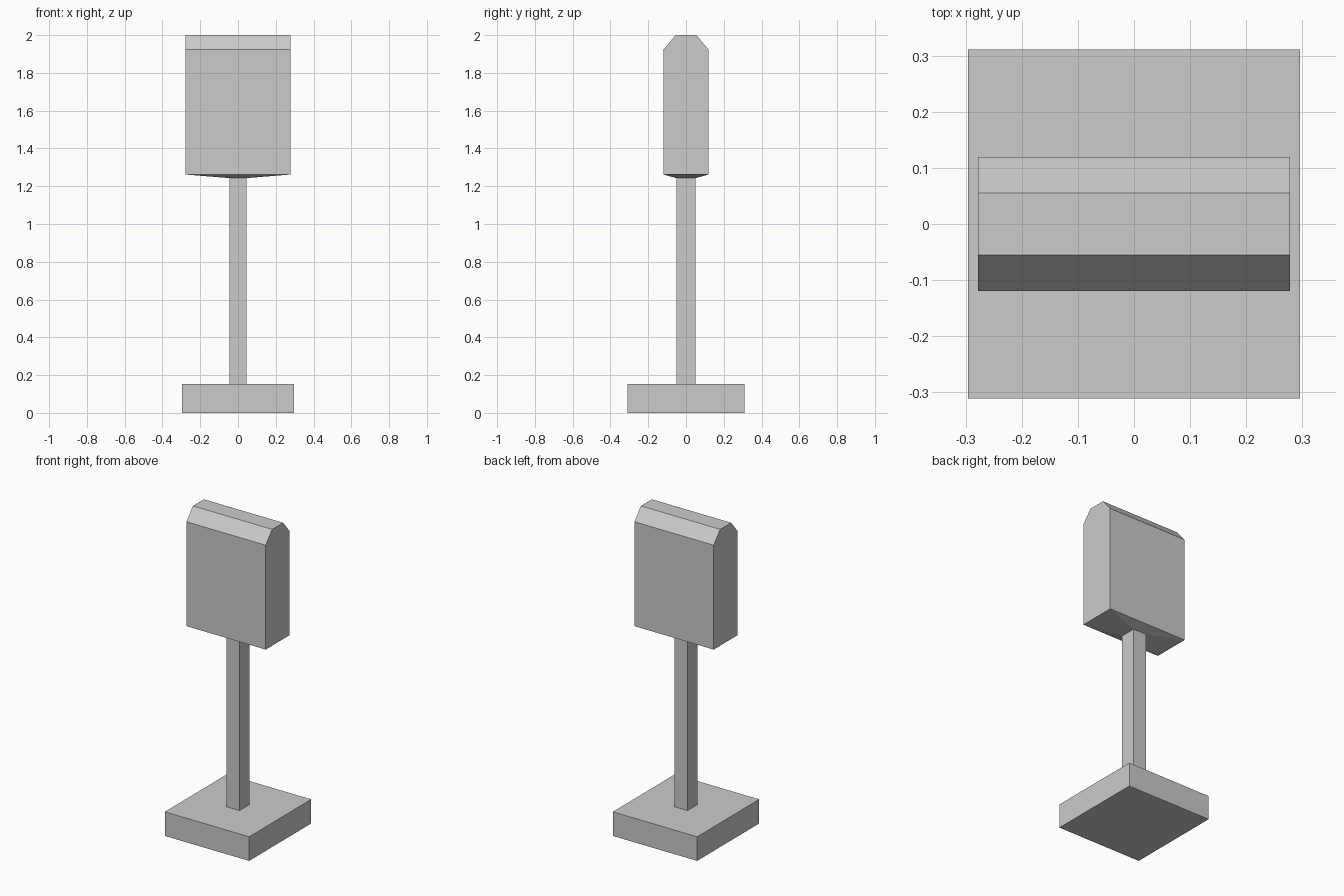
import bpy, bmesh

if "Cube" in bpy.data.objects:
    bpy.data.objects.remove(bpy.data.objects["Cube"])


def loft(name, rings, cap_bottom=False, cap_top=False):
    """Skin a stack of centred rectangles given as (half_x, half_y, z)."""
    bm = bmesh.new()
    loops = []
    for hx, hy, z in rings:
        loops.append([bm.verts.new((sx * hx, sy * hy, z))
                      for sx, sy in ((-1, -1), (1, -1), (1, 1), (-1, 1))])
    for lo, hi in zip(loops, loops[1:]):
        for i in range(4):
            j = (i + 1) % 4
            bm.faces.new((lo[i], lo[j], hi[j], hi[i]))
    if cap_bottom:
        bm.faces.new(loops[0][::-1])
    if cap_top:
        bm.faces.new(loops[-1])
    mesh = bpy.data.meshes.new(name)
    bm.to_mesh(mesh)
    bm.free()
    obj = bpy.data.objects.new(name, mesh)
    bpy.context.collection.objects.link(obj)
    return obj


POST = (0.046, 0.051)
HEAD = (0.278, 0.119)

# Foundation block, its top running in to the post
loft("base", [(0.296, 0.311, 0), (0.296, 0.311, 0.153), (*POST, 0.153)],
     cap_bottom=True)

# Square post
loft("post", [(*POST, 0.153), (*POST, 1.243)])

# Box head: shallow flared underside, straight walls, bevelled front and back top
loft("head", [(*POST, 1.243), (*HEAD, 1.262), (*HEAD, 1.924), (HEAD[0], 0.055, 2.0)],
     cap_top=True)
